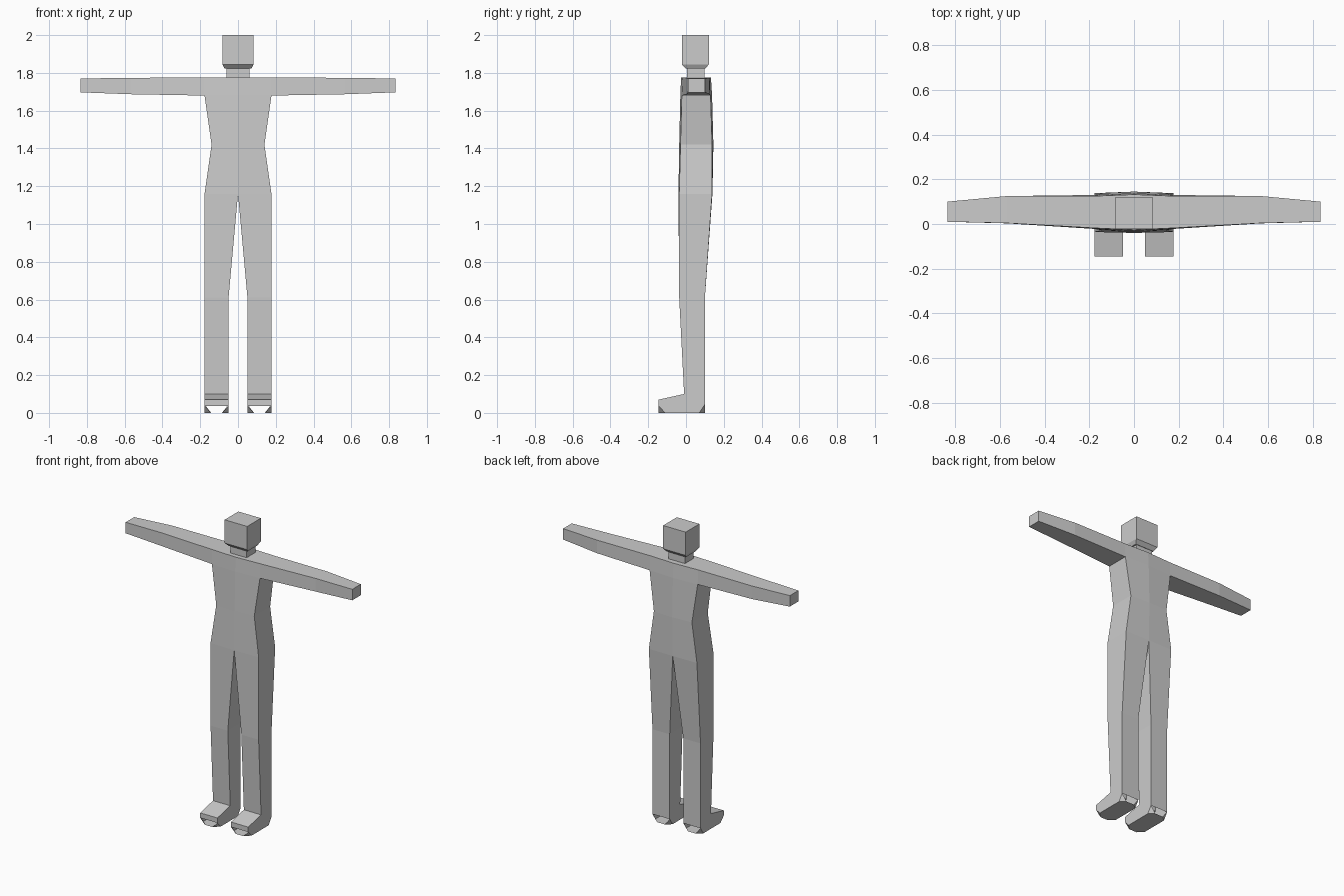
import bpy, bmesh

if "Cube" in bpy.data.objects:
    bpy.data.objects.remove(bpy.data.objects["Cube"])


def finish(name, verts, faces, mirror=True):
    mesh = bpy.data.meshes.new(name)
    mesh.from_pydata(verts, [], faces)
    bm = bmesh.new()
    bm.from_mesh(mesh)
    bmesh.ops.recalc_face_normals(bm, faces=bm.faces)
    bm.to_mesh(mesh)
    bm.free()
    obj = bpy.data.objects.new(name, mesh)
    bpy.context.collection.objects.link(obj)
    if mirror:
        obj.modifiers.new("mirror", "MIRROR")
    return obj


def loft(name, rings, cap=False, skip=(), mirror=True):
    """Bridge four-point rings; skip holds (segment, side) pairs left open."""
    verts = [v for r in rings for v in r]
    faces = []
    for s in range(len(rings) - 1):
        for k in range(4):
            if (s, k) not in skip:
                a, b = 4 * s + k, 4 * s + (k + 1) % 4
                faces.append((a, b, b + 4, a + 4))
    if cap:
        n = len(verts)
        faces.append((n - 4, n - 3, n - 2, n - 1))
    return finish(name, verts, faces, mirror)


def rect(x0, x1, y0, y1, z):
    return [(x0, y0, z), (x1, y0, z), (x1, y1, z), (x0, y1, z)]


# Legs, meeting at the crotch
loft("legs", [rect(.05, .177, -.01, .10, .10),
              rect(.05, .177, -.036, .10, .61),
              [(0, -.04, 1.16), (.177, -.036, 1.16), (.177, .138, 1.16), (0, .14, 1.16)]])

# Torso: height, half width, side front/back, centre front/back
levels = [(1.16, .177, -.036, .138, -.04, .14),
          (1.42, .14, -.029, .138, -.036, .145),
          (1.68, .177, -.022, .13, -.03, .138)]
loft("torso", [[(0, cf, z), (w, sf, z), (w, sb, z), (0, cb, z)]
               for z, w, sf, sb, cf, cb in levels], skip={(0, 3), (1, 3)})

# Shoulders and arms: x, lower front/back, upper front/back, bottom/top
stations = [(0, -.03, .138, -.026, .132, 1.68, 1.775),
            (.177, -.022, .13, -.018, .125, 1.68, 1.775),
            (.57, .003, .125, .004, .125, 1.687, 1.774),
            (.835, .01, .10, .01, .10, 1.697, 1.77)]
loft("shoulders_and_arms", [[(x, lf, b), (x, lb, b), (x, ub, t), (x, uf, t)]
                            for x, lf, lb, uf, ub, b, t in stations],
     cap=True, skip={(0, 0)})

# Neck and head
loft("neck_and_head", [rect(-.06, .06, .005, .097, 1.774),
                       rect(-.06, .06, .005, .097, 1.822),
                       rect(-.07, .07, 0, .10, 1.822),
                       rect(-.083, .083, -.022, .122, 1.845),
                       rect(-.083, .083, -.022, .122, 2.0)],
     cap=True, mirror=False)

# Feet: side outlines, with corner facets around the sole
profile = [(-.145, .07), (-.01, .10), (.10, .10), (.10, .045),
           (.07, 0), (-.11, 0), (-.145, .037)]
verts = [(x, y, z) for x in (.05, .177) for y, z in profile]
verts += [(x, y, 0) for y in (-.145, .10) for x in (.085, .142)]
finish("feet", verts, [
    (0, 1, 2, 3, 4, 5, 6), (7, 8, 9, 10, 11, 12, 13),
    (0, 1, 8, 7), (0, 7, 13, 6), (2, 3, 10, 9),
    (5, 14, 15, 12, 11, 17, 16, 4),
    (5, 6, 14), (12, 15, 13), (3, 4, 16), (10, 17, 11)])
